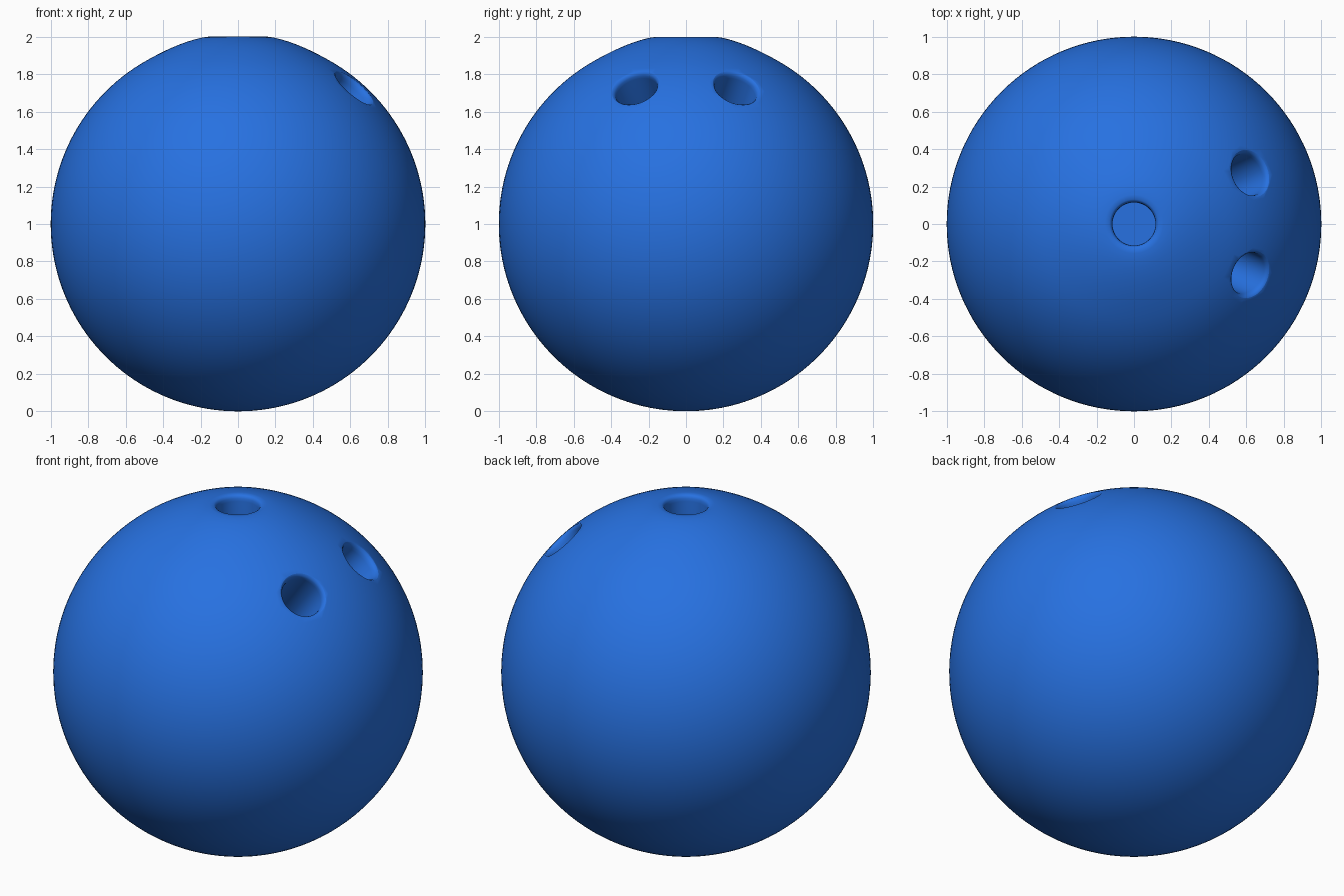
import bpy, bmesh, math
from mathutils import Vector

if "Cube" in bpy.data.objects:
    bpy.data.objects.remove(bpy.data.objects["Cube"])

CENTRE = Vector((0, 0, 1))

blue = bpy.data.materials.new("ball_blue")
blue.diffuse_color = (0.02, 0.165, 0.75, 1)
blue.use_nodes = True
blue.node_tree.nodes["Principled BSDF"].inputs["Base Color"].default_value = blue.diffuse_color


def make_object(name, bm):
    for f in bm.faces:
        f.smooth = True
    mesh = bpy.data.meshes.new(name)
    bm.to_mesh(mesh)
    bm.free()
    mesh.materials.append(blue)
    obj = bpy.data.objects.new(name, mesh)
    bpy.context.collection.objects.link(obj)
    return obj


def hole_cutter(name, direction, rim):
    """Round drill with a softly flared mouth; rim = mouth distance from centre."""
    profile = [(0.115, rim - 0.5), (0.115, rim - 0.035), (0.117, rim - 0.018),
               (0.122, rim - 0.007), (0.131, rim), (0.15, rim + 0.008),
               (0.15, rim + 0.1)]
    sides = 48
    bm = bmesh.new()
    rings = [[bm.verts.new((r * math.cos(2 * math.pi * i / sides),
                            r * math.sin(2 * math.pi * i / sides), d))
              for i in range(sides)] for r, d in profile]
    for a, b in zip(rings, rings[1:]):
        for i in range(sides):
            j = (i + 1) % sides
            bm.faces.new((a[i], a[j], b[j], b[i]))
    bm.faces.new(rings[0][::-1])
    bm.faces.new(rings[-1])
    obj = make_object(name, bm)
    obj.rotation_euler = Vector(direction).to_track_quat('Z', 'Y').to_euler()
    obj.location = CENTRE
    obj.hide_render = True
    return obj


# Ball, with a slightly raised flat land around the top hole
bm = bmesh.new()
bmesh.ops.create_uvsphere(bm, u_segments=128, v_segments=80, radius=1)
for v in bm.verts:
    r = math.hypot(v.co.x, v.co.y)
    if v.co.z > 0 and r < 0.5:
        t = min(1, (0.5 - r) / 0.335)
        v.co.z = min(1, v.co.z + 0.014 * t * t * (3 - 2 * t))
    v.co += CENTRE
ball = make_object("ball", bm)

# Thumb hole on top and two finger holes on the right
cutters = [hole_cutter("thumb_hole_cutter", (0, 0, 1), 1.0)]
for side in (-1, 1):
    cutters.append(hole_cutter("finger_hole_cutter", (0.625, 0.272 * side, 0.732), 0.991))

bpy.context.view_layer.objects.active = ball
ball.select_set(True)
for c in cutters:
    mod = ball.modifiers.new("drill", 'BOOLEAN')
    mod.operation = 'DIFFERENCE'
    mod.solver = 'EXACT'
    mod.object = c
    bpy.ops.object.modifier_apply(modifier=mod.name)
    bpy.data.objects.remove(c)

bpy.ops.object.shade_smooth_by_angle(angle=math.radians(50))
